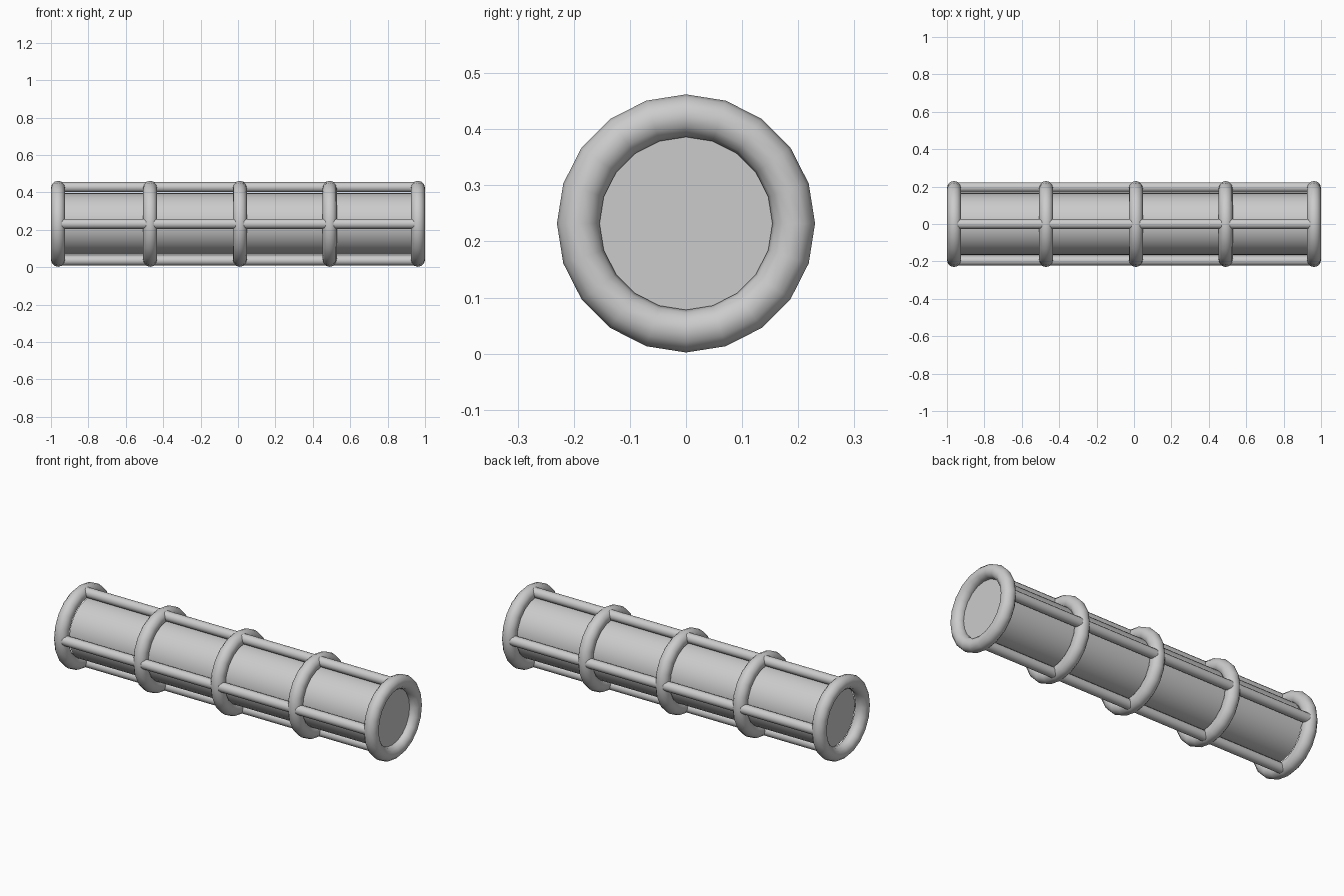
import bpy
import math
from mathutils import Matrix

cube = bpy.data.objects.get("Cube")
if cube:
    bpy.data.objects.remove(cube, do_unlink=True)

# One plain metal colour
grey = bpy.data.materials.new("light grey")
grey.use_nodes = True
colour = (0.6, 0.6, 0.6, 1)
grey.diffuse_color = colour
grey.node_tree.nodes["Principled BSDF"].inputs["Base Color"].default_value = colour

AXIS_Z = 0.232
ALONG_X = (0, math.pi / 2, 0)


def finish(name):
    obj = bpy.context.object
    obj.name = name
    obj.data.materials.append(grey)
    bpy.ops.object.shade_smooth_by_angle(angle=math.radians(50))
    return obj


def bar(name, start, end, radius, sides, y=0, z=AXIS_Z):
    bpy.ops.mesh.primitive_cylinder_add(
        vertices=sides, radius=radius, depth=end - start,
        location=((start + end) / 2, y, z), rotation=ALONG_X)
    return finish(name)


# Capped inner tube, slightly recessed at one end
bar("tube_body", -0.932, 0.957, 0.165, 32)

# Round hoops along the tube
for i, x in enumerate((-0.962, -0.47, 0.01, 0.49, 0.962)):
    bpy.ops.mesh.primitive_torus_add(
        major_segments=20, minor_segments=12, major_radius=0.192,
        minor_radius=0.038, location=(x, 0, AXIS_Z), rotation=ALONG_X)
    finish(f"hoop_{i + 1}")

# Four lengthwise rods joining the hoops
for i, name in enumerate(("back", "top", "front", "bottom")):
    offset = Matrix.Rotation(i * math.pi / 2, 2) @ Matrix.Identity(2).col[0]
    bar(f"{name}_rod", -0.95, 0.95, 0.027, 12,
        y=0.196 * offset.x, z=AXIS_Z + 0.196 * offset.y)
